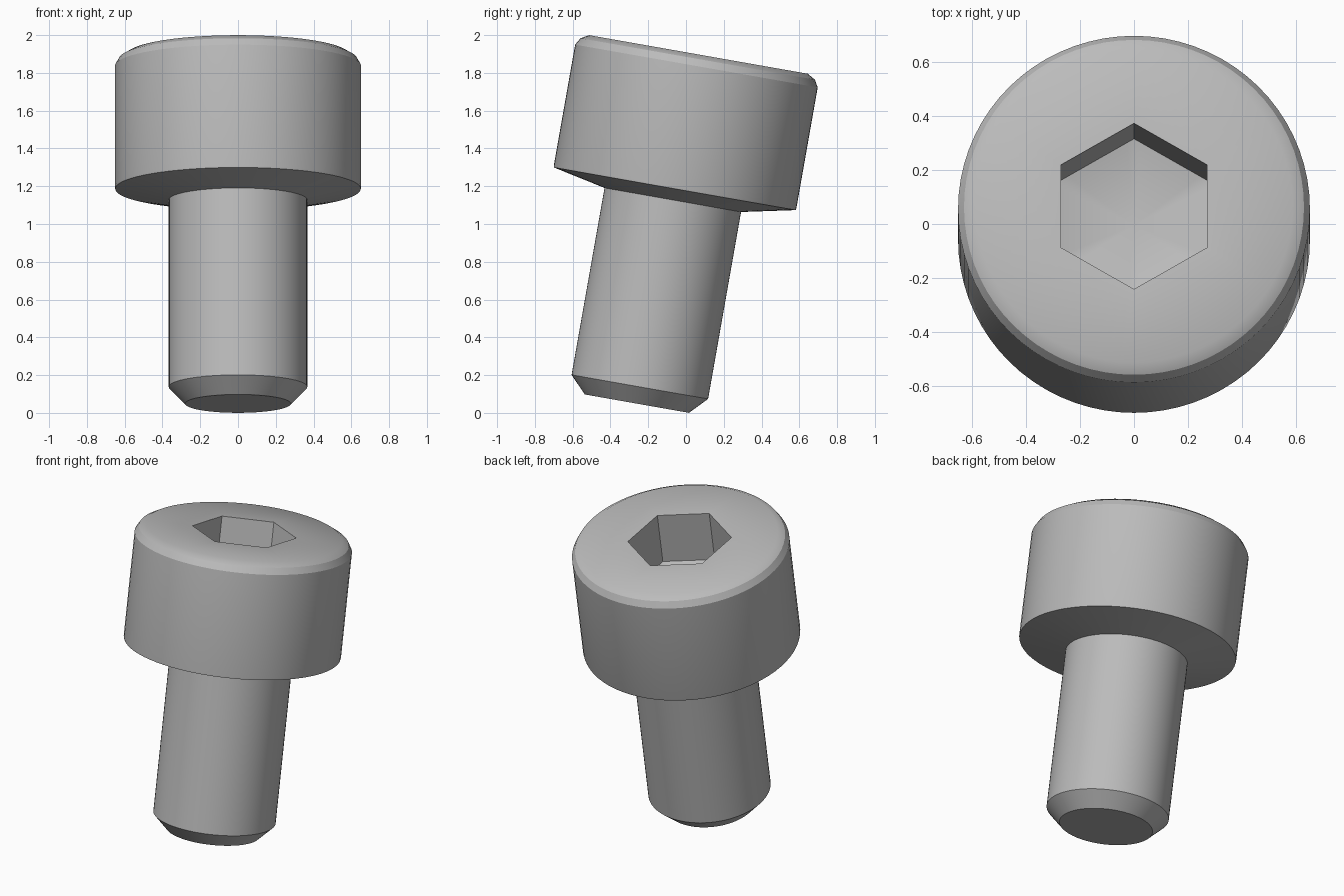
import bpy, bmesh, math
from mathutils import Matrix

if "Cube" in bpy.data.objects:
    bpy.data.objects.remove(bpy.data.objects["Cube"])

SEG = 72                      # divisible by 6 so the hex corners fall on vertices
TILT = math.radians(-10)

steel = bpy.data.materials.new("grey steel")
steel.diffuse_color = (0.5, 0.5, 0.5, 1)
steel.use_nodes = True
steel.node_tree.nodes["Principled BSDF"].inputs["Base Color"].default_value = steel.diffuse_color


def hex_factor(a):
    """Radius of a unit hexagon with corners on the local y axis."""
    d = (a - math.pi / 2) % (math.pi / 3) - math.pi / 6
    return math.cos(math.pi / 6) / math.cos(d)


# Profile from the tip up to the socket: radius, height, hexagonal outline
profile = [
    (0.280, 0.000, False),    # flat tip
    (0.367, 0.090, False),    # tip chamfer
    (0.367, 1.095, False),    # shank
    (0.650, 1.155, False),    # slightly conical underside of head
    (0.652, 1.165, False),
    (0.652, 1.815, False),    # head side
    (0.630, 1.853, False),    # rounded rim
    (0.588, 1.877, False),
    (0.312, 1.877, True),     # socket mouth
    (0.312, 1.547, True),     # socket floor edge
]

bm = bmesh.new()
rings = []
for r, h, is_hex in profile:
    ring = []
    for i in range(SEG):
        a = 2 * math.pi * i / SEG + math.pi / 2
        k = r * hex_factor(a) if is_hex else r
        ring.append(bm.verts.new((k * math.cos(a), k * math.sin(a), h)))
    rings.append(ring)

for lo, hi in zip(rings, rings[1:]):
    for i in range(SEG):
        j = (i + 1) % SEG
        bm.faces.new((lo[i], lo[j], hi[j], hi[i]))

# Tip face and drilled conical socket floor
bm.faces.new(rings[0][::-1])
centre = bm.verts.new((0, 0, 1.47))
for i in range(SEG):
    bm.faces.new((rings[-1][i], rings[-1][(i + 1) % SEG], centre))

# Lean the whole screw backwards and stand it on the ground
bm.transform(Matrix.Translation((0, -0.26, 0.049)) @ Matrix.Rotation(TILT, 4, 'X'))
bmesh.ops.recalc_face_normals(bm, faces=bm.faces)

mesh = bpy.data.meshes.new("socket_screw")
bm.to_mesh(mesh)
bm.free()
mesh.materials.append(steel)
screw = bpy.data.objects.new("socket_screw", mesh)
bpy.context.collection.objects.link(screw)
bpy.context.view_layer.objects.active = screw
screw.select_set(True)
bpy.ops.object.shade_smooth_by_angle(angle=math.radians(30))
